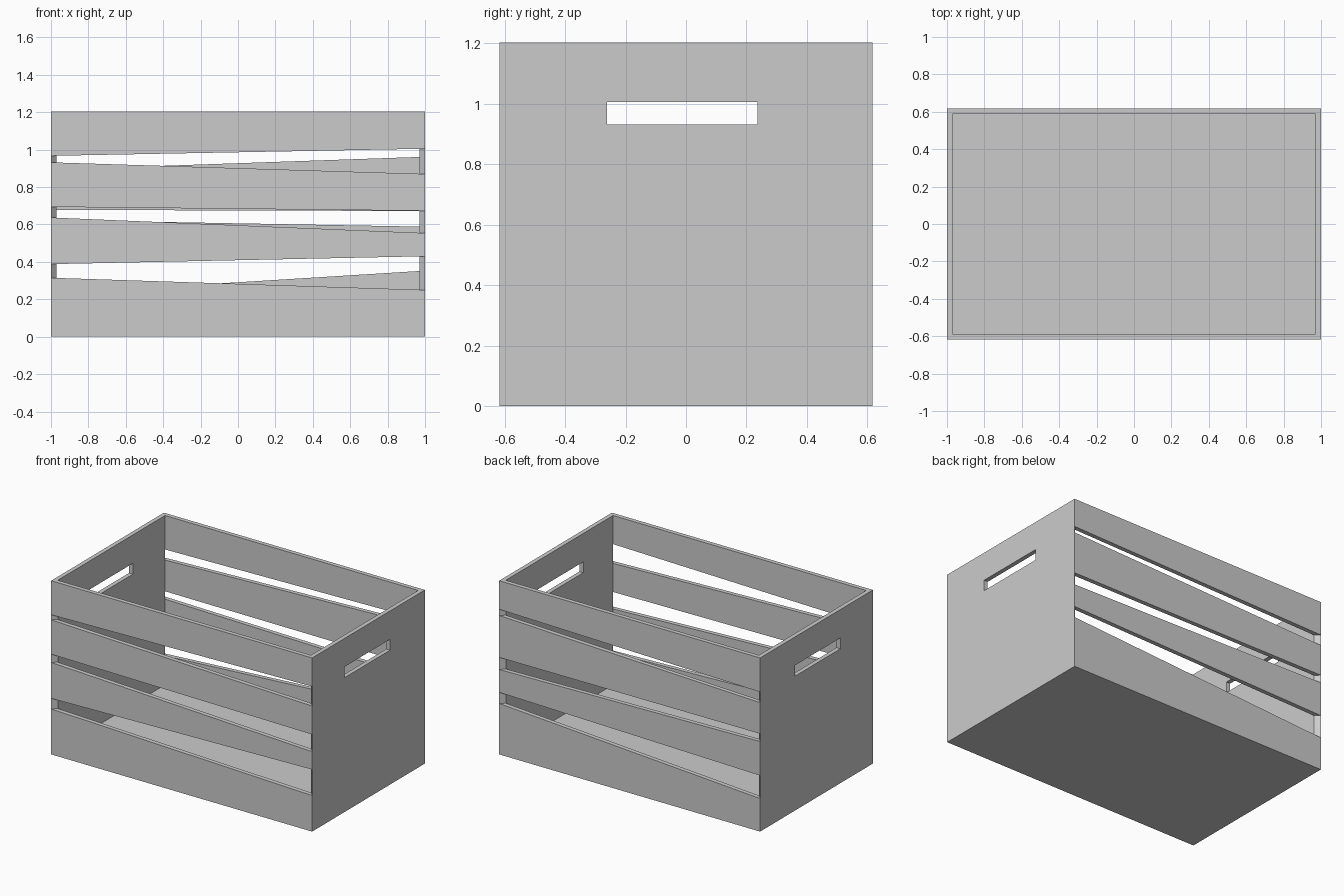
import bpy, bmesh

if "Cube" in bpy.data.objects:
    bpy.data.objects.remove(bpy.data.objects["Cube"])

W, D, H, T = 1.0, 0.617, 1.203, 0.03   # half width, half depth, height, board thickness


def make_object(name, outer, inner):
    """Closed board from two matching quads; different lengths give mitred ends."""
    bm = bmesh.new()
    a = [bm.verts.new(p) for p in outer]
    b = [bm.verts.new(p) for p in inner]
    bm.faces.new(a)
    bm.faces.new(b[::-1])
    for i in range(4):
        j = (i + 1) % 4
        bm.faces.new((a[j], a[i], b[i], b[j]))
    bmesh.ops.recalc_face_normals(bm, faces=bm.faces)
    mesh = bpy.data.meshes.new(name)
    bm.to_mesh(mesh)
    bm.free()
    obj = bpy.data.objects.new(name, mesh)
    bpy.context.collection.objects.link(obj)
    return obj


def box(name, x0, x1, y0, y1, z0, z1):
    quad = lambda z: [(x0, y0, z), (x1, y0, z), (x1, y1, z), (x0, y1, z)]
    return make_object(name, quad(z0), quad(z1))


def slat(name, side, bottom, top):
    """Long board; bottom and top are heights at x = -W and x = +W."""
    def quad(hx, y):
        at = lambda e, x: e[0] + (e[1] - e[0]) * (x + W) / (2 * W)
        return [(-hx, y, at(bottom, -hx)), (hx, y, at(bottom, hx)),
                (hx, y, at(top, hx)), (-hx, y, at(top, -hx))]
    make_object(name, quad(W, side * D), quad(W - T, side * (D - T)))


# uneven slat edges, listed from the ground up: (left height, right height)
edges = {
    "front": (-1, [(0, 0), (0.315, 0.25), (0.388, 0.43), (0.637, 0.554),
                   (0.694, 0.673), (0.932, 0.87), (0.967, 1.005), (H, H)]),
    "back": (1, [(0, 0), (0.229, 0.353), (0.388, 0.43), (0.624, 0.588),
                 (0.678, 0.672), (0.893, 0.962), (0.967, 1.005), (H, H)]),
}
for label, (side, e) in edges.items():
    for i in range(4):
        slat(f"{label}_slat_{i + 1}", side, e[2 * i], e[2 * i + 1])

# end panels with handle slots
for label, side in (("left", -1), ("right", 1)):
    def quad(x, hy):
        return [(x, -hy, 0), (x, hy, 0), (x, hy, H), (x, -hy, H)]
    panel = make_object(f"{label}_end_panel", quad(side * W, D), quad(side * (W - T), D - T))
    cutter = box("handle_cutter", side * W - 0.1, side * W + 0.1, -0.261, 0.236, 0.931, 1.006)
    cutter.hide_render = True
    mod = panel.modifiers.new("handle_slot", "BOOLEAN")
    mod.operation, mod.solver, mod.object = "DIFFERENCE", "EXACT", cutter
    bpy.context.view_layer.objects.active = panel
    bpy.ops.object.modifier_apply(modifier=mod.name)
    bpy.data.objects.remove(cutter)

# floor between the walls
box("floor", -W + T, W - T, -D + T, D - T, 0, T)
